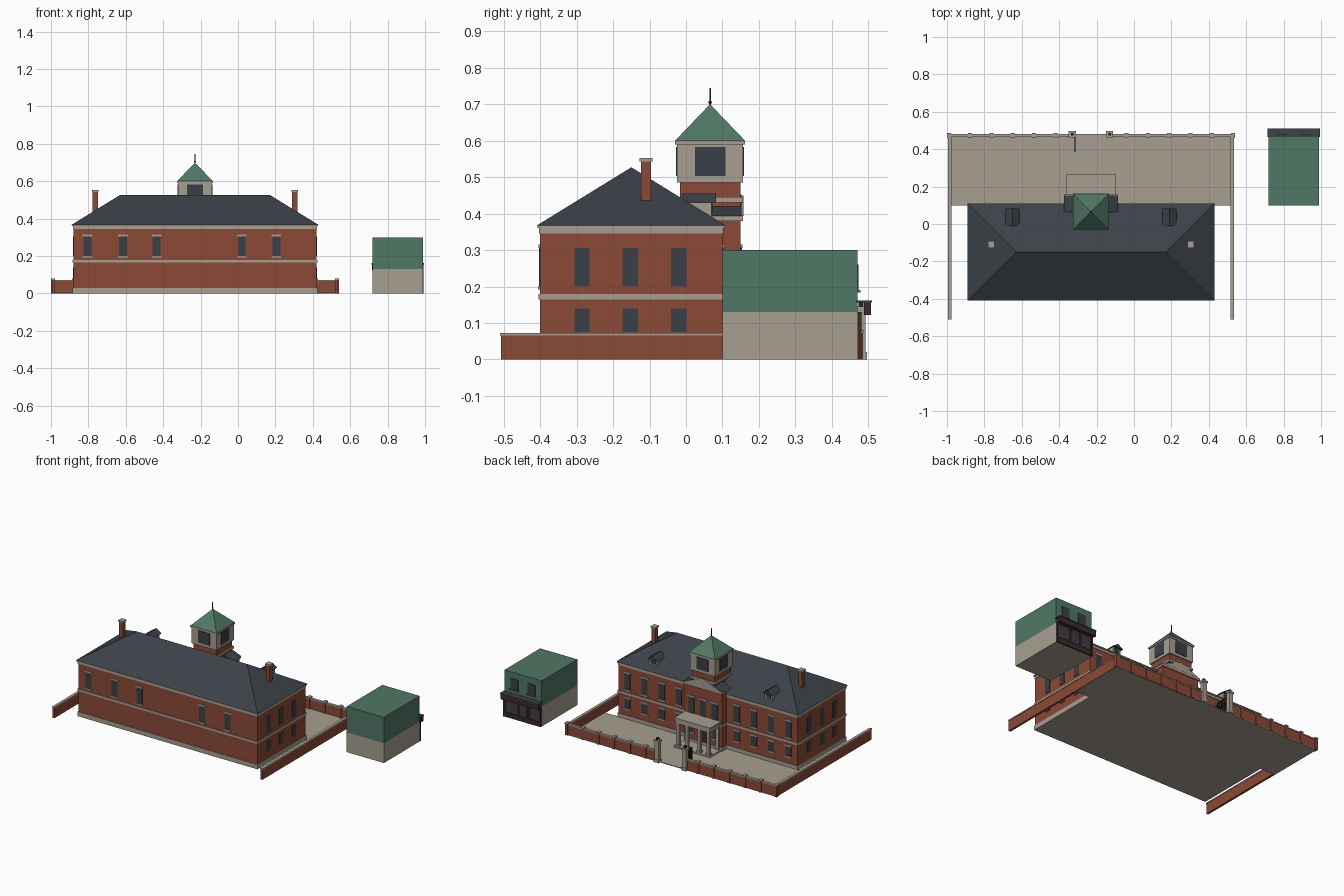
import bpy
import bmesh
from itertools import product

cube = bpy.data.objects.get("Cube")
if cube:
    bpy.data.objects.remove(cube)


def material(name, *rgb):
    m = bpy.data.materials.new(name)
    m.use_nodes = True
    m.diffuse_color = (*rgb, 1)
    m.node_tree.nodes["Principled BSDF"].inputs["Base Color"].default_value = (*rgb, 1)
    return m


BRICK = material("red brick", .262, .068, .038)
STONE = material("pale stone", .39, .345, .278)
SLATE = material("roof slate", .045, .054, .067)
GLASS = material("dark glass", .042, .05, .063)
GREEN = material("green paint", .08, .185, .132)
BROWN = material("dark brown wood", .048, .024, .019)
IRON = material("black iron", .015, .015, .017)


def hull(name, points, mat):
    """Convex solid around a few corner points."""
    bm = bmesh.new()
    for p in points:
        bm.verts.new(p)
    bmesh.ops.convex_hull(bm, input=bm.verts)
    bmesh.ops.dissolve_limit(bm, angle_limit=.01, verts=bm.verts, edges=bm.edges)
    bmesh.ops.recalc_face_normals(bm, faces=bm.faces)
    mesh = bpy.data.meshes.new(name)
    bm.to_mesh(mesh)
    bm.free()
    mesh.materials.append(mat)
    ob = bpy.data.objects.new(name, mesh)
    bpy.context.collection.objects.link(ob)
    return ob


def box(name, x0, x1, y0, y1, z0, z1, mat):
    return hull(name, list(product((x0, x1), (y0, y1), (z0, z1))), mat)


def block(name, x, y, hx, hy, z0, z1, mat):
    return box(name, x - hx, x + hx, y - hy, y + hy, z0, z1, mat)


def gable(name, x, half, y0, y1, eave, ridge, mat):
    """Triangular prism with its ridge along y."""
    return hull(name, [(x + s * half, y, ridge if s == 0 else eave)
                       for s in (-1, 0, 1) for y in (y0, y1)], mat)


def window(axis, wall, at, z0, z1, half=.021, trim=True):
    """Thin glass plate with lintel and sill on a wall facing x or y."""
    def plate(name, h, d, a, b, mat):
        if axis == "x":
            block(name, wall, at, d, h, a, b, mat)
        else:
            block(name, at, wall, h, d, a, b, mat)
    plate("window", half, .003, z0, z1, GLASS)
    if trim:
        plate("window_lintel", half + .005, .005, z1, z1 + .01, STONE)
        plate("window_sill", half + .005, .006, z0 - .008, z0, STONE)


CX = -.23                      # axis of the main building
LOWER, UPPER = (.075, .14), (.2, .305)

# Main block with plinth, string course and cornice
box("main_walls", -.88, .42, -.4, .1, .005, .36, BRICK)
box("plinth", -.884, .424, -.404, .104, 0, .03, STONE)
box("string_course", -.884, .424, -.404, .104, .165, .18, STONE)
box("cornice", -.883, .423, -.403, .103, .345, .36, STONE)
box("eaves", -.887, .427, -.407, .107, .36, .368, STONE)
hull("hipped_roof", [(x, y, .367) for x in (-.89, .43) for y in (-.41, .11)]
     + [(-.63, -.15, .527), (.17, -.15, .527)], SLATE)

# Windows: upper row at the front, both rows on the ends and the back
for x in (-.805, -.615, -.435, .02, .205):
    window("y", -.4, x, *UPPER)
for row in (LOWER, UPPER):
    for wall in (-.88, .42):
        for y in (-.285, -.153, -.02):
            window("x", wall, y, *row, trim=False)
    for side in (-1, 1):
        for i in range(4):
            window("y", .1, CX + side * (.21 + .125 * i), *row)

# Chimneys
for side in (-1, 1):
    x = CX + side * .533
    block("chimney", x, -.11, .014, .014, .43, .545, BRICK)
    block("chimney_cap", x, -.11, .018, .018, .543, .552, STONE)

# Dormers on the back slope
for side in (-1, 1):
    x = CX + side * .42
    box("dormer_walls", x - .029, x + .029, -.01, .07, .385, .432, STONE)
    gable("dormer_roof", x, .038, -.01, .082, .43, .455, SLATE)
    window("y", .07, x, .4, .428, .016, False)

# Projecting centre bay with a pediment
block("bay_walls", CX, .1, .135, .05, .005, .385, BRICK)
block("bay_plinth", CX, .1, .138, .054, 0, .03, STONE)
block("bay_string_course", CX, .1, .138, .054, .165, .18, STONE)
block("bay_cornice", CX, .11, .142, .047, .38, .395, STONE)
gable("bay_roof", CX, .145, .065, .152, .394, .453, SLATE)
gable("pediment", CX, .14, .151, .158, .394, .45, STONE)
for offset in (-.085, 0, .085):
    window("y", .15, CX + offset, *UPPER)
block("entrance_door", CX, .15, .03, .004, .02, .13, BROWN)
for side in (-1, 1):
    window("y", .15, CX + side * .09, *LOWER)

# Portico
block("portico_floor", CX, .208, .13, .057, 0, .014, STONE)
block("portico_entablature", CX, .208, .125, .054, .165, .19, STONE)
block("portico_cornice", CX, .208, .13, .058, .19, .2, STONE)
for x in (-.11, -.045, .045, .11):
    block("portico_column", CX + x, .25, .01, .01, .014, .165, STONE)
    block("column_base", CX + x, .25, .014, .013, .014, .026, STONE)
for side in (-1, 1):
    block("wall_pilaster", CX + side * .11, .157, .01, .008, .014, .165, STONE)

# Bell tower
TY = .066
block("tower_shaft", CX, TY, .083, .083, .36, .488, BRICK)
block("tower_band", CX, TY, .09, .09, .43, .445, STONE)
block("belfry", CX, TY, .09, .09, .485, .592, STONE)
block("belfry_cornice", CX, TY, .096, .096, .59, .601, STONE)
for side in (-1, 1):
    window("x", CX + side * .09, TY, .503, .583, .042, False)
    window("y", TY + side * .09, CX, .503, .583, .042, False)
hull("tower_roof", [(CX + a, TY + b, .6) for a in (-.096, .096) for b in (-.096, .096)]
     + [(CX, TY, .7)], GREEN)
block("finial", CX, TY, .002, .002, .69, .745, IRON)
bpy.ops.mesh.primitive_uv_sphere_add(segments=10, ring_count=6, radius=.005,
                                     location=(CX, TY, .705))
bpy.context.object.name = "finial_ball"
bpy.context.object.data.materials.append(IRON)

# Yard and its brick boundary walls
box("yard", -.99, .53, .1, .48, 0, .005, STONE)


def boundary(x0, x1, y0, y1):
    box("boundary_wall", x0 + .002, x1 - .002, y0 + .002, y1 - .002, 0, .067, BRICK)
    box("wall_coping", x0, x1, y0, y1, .066, .073, STONE)


boundary(-.995, -.977, -.51, .482)
boundary(.517, .535, -.51, .482)
for side in (-1, 1):
    ends = sorted((CX + side * .115, CX + side * .765))
    boundary(*ends, .464, .482)
    for i in range(6):
        x = CX + side * (.19 + .114 * i)
        block("wall_pier", x, .473, .009, .012, 0, .073, BRICK)
        block("pier_cap", x, .473, .011, .014, .073, .081, STONE)

# Gate pillars with lamps, and one open gate leaf
for side in (-1, 1):
    x = CX + side * .1
    block("gate_pillar", x, .48, .015, .013, 0, .135, STONE)
    block("pillar_base", x, .48, .018, .016, 0, .02, STONE)
    block("pillar_cap", x, .48, .019, .017, .133, .145, STONE)
    block("pillar_lamp", x, .48, .007, .007, .145, .16, IRON)
GX = CX - .085
for z in (.02, .06, .1):
    box("gate_rail", GX - .002, GX + .002, .385, .467, z, z + .006, IRON)
for i in range(8):
    block("gate_bar", GX, .387 + i * .0112, .002, .002, .012, .112, IRON)

# Corner shop: stone below, green above
SX = .855
box("shop_ground_floor", .72, .99, .1, .47, 0, .13, STONE)
box("shop_upper_floor", .72, .99, .1, .47, .13, .3, GREEN)
for side in (-1, 1):
    window("y", .47, SX + side * .062, .19, .26, .028, False)
    block("shop_window_sill", SX + side * .062, .473, .033, .006, .183, .19, GREEN)

# Shop front with pilasters, glazing and a projecting fascia
block("shop_front", SX, .472, .135, .004, 0, .13, BROWN)
block("stall_riser", SX, .477, .132, .004, 0, .03, BROWN)
for x in (-.13, -.045, .03, .13):
    block("shop_pilaster", SX + x, .476, .006, .006, 0, .13, BROWN)
for x, half in ((-.088, .034), (-.008, .028), (.08, .042)):
    window("y", .476, SX + x, .035, .11, half, False)
block("shop_fascia", SX, .498, .138, .01, .122, .157, BROWN)
block("shop_canopy", SX, .488, .14, .022, .156, .162, SLATE)
